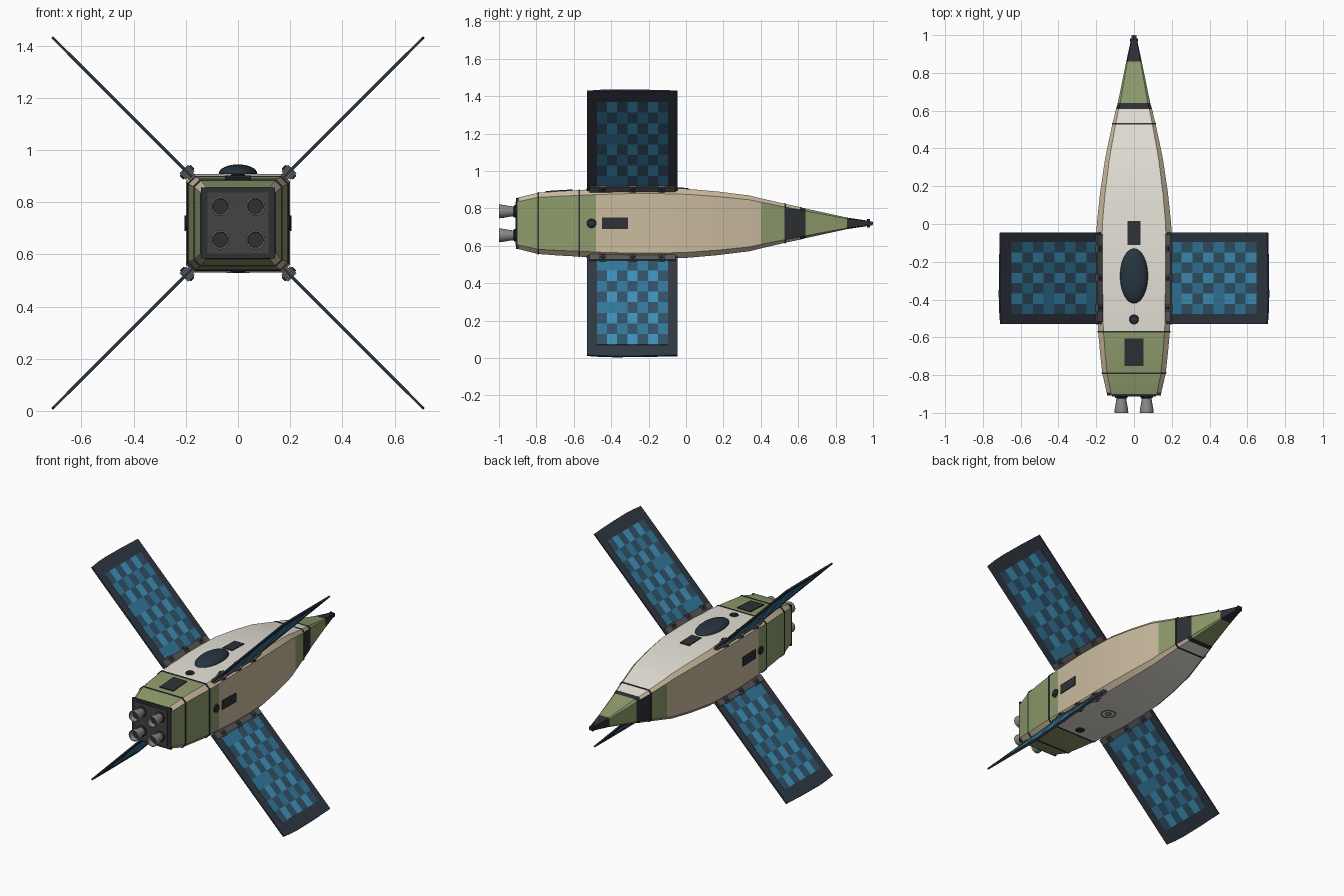
import bpy, bmesh, math
from mathutils import Matrix, Vector

if "Cube" in bpy.data.objects:
    bpy.data.objects.remove(bpy.data.objects["Cube"])

CZ = 0.72  # height of the long axis


def mat(name, r, g, b):
    m = bpy.data.materials.new(name)
    m.diffuse_color = (r, g, b, 1)
    m.use_nodes = True
    m.node_tree.nodes["Principled BSDF"].inputs["Base Color"].default_value = m.diffuse_color
    return m


WHITE = mat("white", .78, .75, .68)
TAN = mat("tan", .60, .50, .35)
GREEN = mat("green", .27, .33, .15)
DARK = mat("charcoal", .028, .03, .036)
PLATE = mat("plate", .06, .055, .055)
METAL = mat("metal", .25, .25, .24)
HINGE = mat("hinge_grey", .10, .10, .105)
FRAME = mat("frame", .03, .04, .055)
CELLS = [mat("cell_dark", .03, .085, .14), mat("cell_mid", .035, .19, .33), mat("cell_light", .05, .29, .50)]
GLASS = mat("glass", .02, .035, .05)


def finish(name, bm, mats, mtx=None, angle=30):
    bmesh.ops.recalc_face_normals(bm, faces=bm.faces)
    me = bpy.data.meshes.new(name)
    if mtx:
        bm.transform(mtx)
    bm.to_mesh(me)
    bm.free()
    for m in mats:
        me.materials.append(m)
    me.shade_smooth()
    me.set_sharp_from_angle(angle=math.radians(angle))
    ob = bpy.data.objects.new(name, me)
    bpy.context.collection.objects.link(ob)
    return ob


# hull profile: y, half width, half height
PROFILE = [(-.90, .143, .137), (-.79, .168, .164), (-.68, .180, .172), (-.57, .190, .178), (-.48, .195, .183),
           (-.30, .200, .189), (-.15, .200, .189), (0, .197, .185), (.17, .179, .170), (.34, .154, .149),
           (.40, .142, .134), (.53, .114, .104), (.61, .095, .087), (.64, .086, .079), (.86, .041, .031), (.98, .015, .013)]


def half(y):
    for (y0, w0, h0), (y1, w1, h1) in zip(PROFILE, PROFILE[1:]):
        if y0 <= y <= y1:
            t = (y - y0) / (y1 - y0)
            return w0 + t * (w1 - w0), h0 + t * (h1 - h0)


def ring(bm, y, grow=0.0):
    w, h = half(y)
    c = .15 * w
    w, h = w + grow, h + grow
    pts = [(w, h - c), (w - c, h), (c - w, h), (-w, h - c), (-w, c - h), (c - w, -h), (w - c, -h), (w, c - h)]
    return [bm.verts.new((x, y, CZ + z)) for x, z in pts]


def skin(bm, rings, pick=None):
    for j, (a, b) in enumerate(zip(rings, rings[1:])):
        for i in range(len(a)):
            k = (i + 1) % len(a)
            f = bm.faces.new((a[i], a[k], b[k], b[i]))
            if pick:
                f.material_index = pick(j, i)


def hull_colour(j, i):
    y = (PROFILE[j][0] + PROFILE[j + 1][0]) / 2
    if y > .86 or .61 < y < .64:
        return 3
    if y > .64:
        return 2
    if i % 2 == 0:
        return 1                                  # bevelled corner strips
    if i in (1, 5):
        return 2 if y < -.57 else 0               # top and bottom
    if .53 < y:
        return 3
    return 2 if y < -.48 or y > .40 else 1        # sides


bm = bmesh.new()
rings = [ring(bm, p[0]) for p in PROFILE]
skin(bm, rings, hull_colour)
bm.faces.new(rings[0]).material_index = 3
bm.faces.new(rings[-1]).material_index = 3
finish("hull", bm, [WHITE, TAN, GREEN, DARK])

# thin seam bands around the hull
for n, y in enumerate((-.79, -.57, .53)):
    bm = bmesh.new()
    rs = [ring(bm, y - .004, -.004), ring(bm, y - .004, .003), ring(bm, y + .004, .003), ring(bm, y + .004, -.004)]
    skin(bm, rs)
    finish(f"seam_{n}", bm, [DARK])


def box(name, size, loc, m, mtx=Matrix()):
    bm = bmesh.new()
    bmesh.ops.create_cube(bm, size=1, matrix=Matrix.Translation(loc) @ Matrix.Diagonal((*size, 1)))
    return finish(name, bm, [m], mtx)


def lathe(name, prof, m, mtx, n=24):
    bm = bmesh.new()
    rs = [[bm.verts.new((r * math.cos(t * math.tau / n), r * math.sin(t * math.tau / n), z)) for t in range(n)]
          for r, z in prof]
    skin(bm, rs)
    bm.faces.new(rs[0])
    bm.faces.new(rs[-1])
    return finish(name, bm, [m], mtx)


def on_hull(y, deg):
    """Frame on a hull side: local z points outward, deg 0 = top, 90 = right."""
    k = 1 if deg in (0, 180) else 0
    slope = math.atan((half(y + .01)[k] - half(y - .01)[k]) / .02)
    return (Matrix.Translation((0, 0, CZ)) @ Matrix.Rotation(math.radians(deg), 4, 'Y')
            @ Matrix.Translation((0, y, half(y)[k])) @ Matrix.Rotation(slope, 4, 'X'))


# hatches, ports and dome
box("top_front_hatch", (.07, .125, .01), (0, 0, 0), DARK, on_hull(-.048, 0))
box("top_rear_hatch", (.10, .145, .01), (0, 0, 0), DARK, on_hull(-.678, 0))
for side, deg in (("right", 90), ("left", -90)):
    box(f"{side}_hatch", (.06, .14, .01), (0, 0, 0), DARK, on_hull(-.38, deg))
for side, deg in (("top", 0), ("right", 90), ("bottom", 180), ("left", -90)):
    lathe(f"{side}_port", [(.027, -.005), (.027, .005), (.020, .007), (.018, .004)], DARK, on_hull(-.505, deg))
    lathe(f"{side}_port_lens", [(.014, 0), (.014, .007), (.008, .009)], GLASS, on_hull(-.505, deg), 16)
dome = [(math.cos(a * math.pi / 16), math.sin(a * math.pi / 16)) for a in range(8)] + [(.02, 1)]
lathe("top_dome", dome, GLASS, on_hull(-.275, 0) @ Matrix.Diagonal((.074, .145, .036, 1)), 32)
for n, r in enumerate((.045, .018)):
    bm = bmesh.new()
    rs = [[bm.verts.new((q * math.cos(t * math.tau / 32), q * math.sin(t * math.tau / 32), z)) for t in range(32)]
          for q, z in ((r, -.003), (r, .003), (r - .005, .003), (r - .005, -.003))]
    skin(bm, rs)
    finish(f"belly_ring_{n}", bm, [HINGE], on_hull(-.24, 180))

# rear plate and four engine bells
box("rear_rim", (.285, .012, .272), (0, -.902, CZ), DARK)
box("rear_plate", (.235, .01, .235), (0, -.907, CZ), PLATE)
bell = [(.030, 0), (.030, .014), (.026, .018), (.029, .04), (.034, .068), (.037, .09),
        (.036, .095), (.031, .095), (.028, .06), (.020, .025)]
for sx in (-1, 1):
    for sz in (-1, 1):
        m = Matrix.Translation((sx * .067, -.905, CZ + sz * .064)) @ Matrix.Rotation(math.pi / 2, 4, 'X')
        lathe("engine_bell", bell, METAL, m)
        lathe("engine_collar", [(.034, 0), (.034, .012), (.030, .016)], DARK, m)
        lathe("engine_throat", [(.0285, .058), (.0285, .062)], DARK, m)

# nose tip with small thrusters
box("nose_tip", (.026, .04, .022), (0, .978, CZ), DARK)
for deg in range(0, 360, 90):
    box("nose_thruster", (.012, .016, .012), (0, .975, .016), DARK,
        Matrix.Translation((0, 0, CZ)) @ Matrix.Rotation(math.radians(deg), 4, 'Y'))
lathe("nose_probe", [(.006, 0), (.006, .012)], DARK,
      Matrix.Translation((0, .988, CZ)) @ Matrix.Rotation(-math.pi / 2, 4, 'X'), 12)

# four solar panels in an X; local x runs outward, local y along the hull
TIP = [(-.53, .998), (-.46, 1.005), (-.38, 1.008), (-.22, 1.006), (-.045, 1.0)]
T = .005
for deg in (45, 135, 225, 315):
    mtx = Matrix.Translation((0, 0, CZ)) @ Matrix.Rotation(math.radians(deg), 4, 'Y')
    bm = bmesh.new()
    outline = [(.25, -.53)] + [(u, y) for y, u in TIP] + [(.25, -.045)]
    top, low = ([bm.verts.new((u, y, z)) for u, y in outline] for z in (T, -T))
    skin(bm, [top, low])
    bm.faces.new(top)
    bm.faces.new(low)
    finish("panel_frame", bm, [FRAME], mtx)

    # cell grid as thin tiles on both faces
    bm = bmesh.new()
    du, dv = .08, .0545
    for i in range(8):
        for j in range(7):
            c = bmesh.ops.create_cube(bm, size=1, matrix=Matrix.Translation(
                (.283 + (i + .5) * du, -.477 + (j + .5) * dv, 0)) @ Matrix.Diagonal((du, dv, 2 * T + .003, 1)))
            shade = 0 if (i + j) % 2 else (2 if j % 2 else 1)
            if shade == 0 and j % 3 == 1:
                shade = 1 if i % 4 == 0 else 0
            for f in {f for v in c["verts"] for f in v.link_faces}:
                f.material_index = shade
    finish("panel_cells", bm, CELLS, mtx)

    # hinge rail and clamps at the root
    box("hinge_rail", (.042, .46, .03), (.268, -.286, 0), HINGE, mtx)
    for y in (-.445, -.285, -.13):
        box("hinge_clamp", (.036, .035, .046), (.276, y, 0), HINGE, mtx)
        for s in (-1, 1):
            lathe("hinge_bolt", [(.011, 0), (.011, .006), (.007, .008)], DARK,
                  mtx @ Matrix.Translation((.276, y, s * .022)) @ Matrix.Rotation(0 if s > 0 else math.pi, 4, 'X'), 12)
